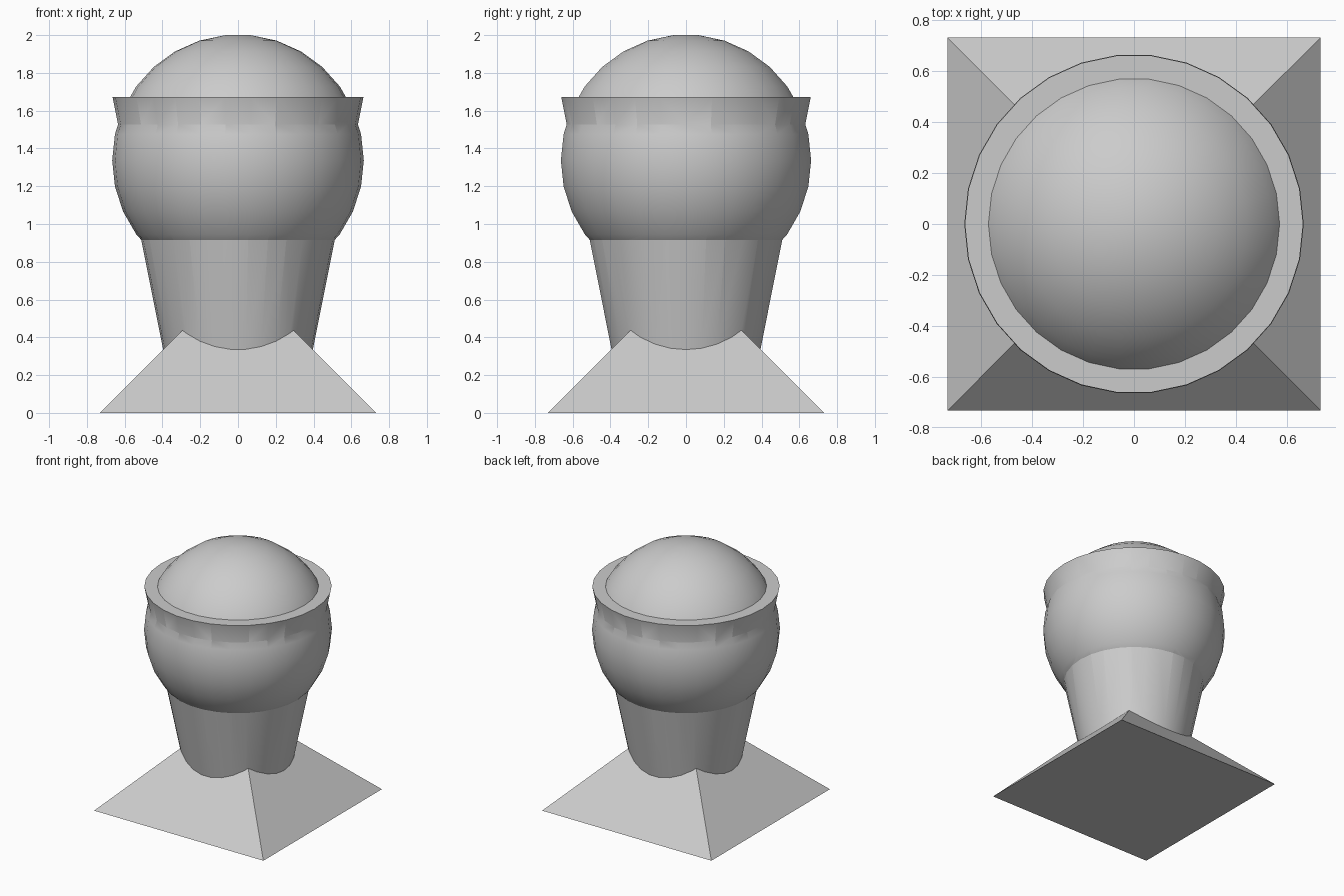
import bpy, bmesh
from math import sin, cos, pi, radians

SEGMENTS = 30

cube = bpy.data.objects.get("Cube")
if cube:
    bpy.data.objects.remove(cube, do_unlink=True)

grey = bpy.data.materials.new("plain_grey")
grey.use_nodes = True
colour = (0.6, 0.6, 0.6, 1)
grey.diffuse_color = colour
grey.node_tree.nodes["Principled BSDF"].inputs["Base Color"].default_value = colour


def add_object(name, bm):
    bmesh.ops.recalc_face_normals(bm, faces=bm.faces)
    mesh = bpy.data.meshes.new(name)
    bm.to_mesh(mesh)
    bm.free()
    mesh.materials.append(grey)
    obj = bpy.data.objects.new(name, mesh)
    bpy.context.collection.objects.link(obj)
    return obj


def lathe(name, profile):
    """Closed solid of revolution from (radius, height) pairs, with flat caps."""
    bm = bmesh.new()
    rings = [[bm.verts.new((r * cos(2 * pi * i / SEGMENTS), r * sin(2 * pi * i / SEGMENTS), z))
              for i in range(SEGMENTS)] for r, z in profile]
    for low, high in zip(rings, rings[1:]):
        for i in range(SEGMENTS):
            j = (i + 1) % SEGMENTS
            bm.faces.new((low[i], low[j], high[j], high[i]))
    bm.faces.new(rings[0])
    bm.faces.new(rings[-1])
    return add_object(name, bm)


# Square pyramid base
bm = bmesh.new()
corners = [bm.verts.new((x * 0.732, y * 0.732, 0)) for x, y in ((-1, -1), (1, -1), (1, 1), (-1, 1))]
apex = bm.verts.new((0, 0, 0.73))
bm.faces.new(corners)
for i in range(4):
    bm.faces.new((corners[i], corners[(i + 1) % 4], apex))
body = add_object("cup_and_ball_on_pyramid", bm)

# Flared cup, widening to a flat rim
cup = lathe("cup", [(0.357, 0.14), (0.664, 1.672)])

# Ball sitting in the cup, bulging through its wall and above its rim
R, CENTRE = 0.666, 1.337
angles = [radians(6 + 12 * i) for i in range(15)]
ball = lathe("ball", [(R * sin(a), CENTRE - R * cos(a)) for a in angles])

# Fuse the parts into one clean surface
bpy.context.view_layer.objects.active = body
for part in (cup, ball):
    union = body.modifiers.new("union", 'BOOLEAN')
    union.operation = 'UNION'
    union.solver = 'EXACT'
    union.object = part
    bpy.ops.object.modifier_apply(modifier=union.name)
    bpy.data.objects.remove(part, do_unlink=True)

# Smooth the round surfaces, keeping the seams and pyramid edges sharp
bpy.ops.object.select_all(action='DESELECT')
body.select_set(True)
bpy.ops.object.shade_smooth_by_angle(angle=radians(30))
